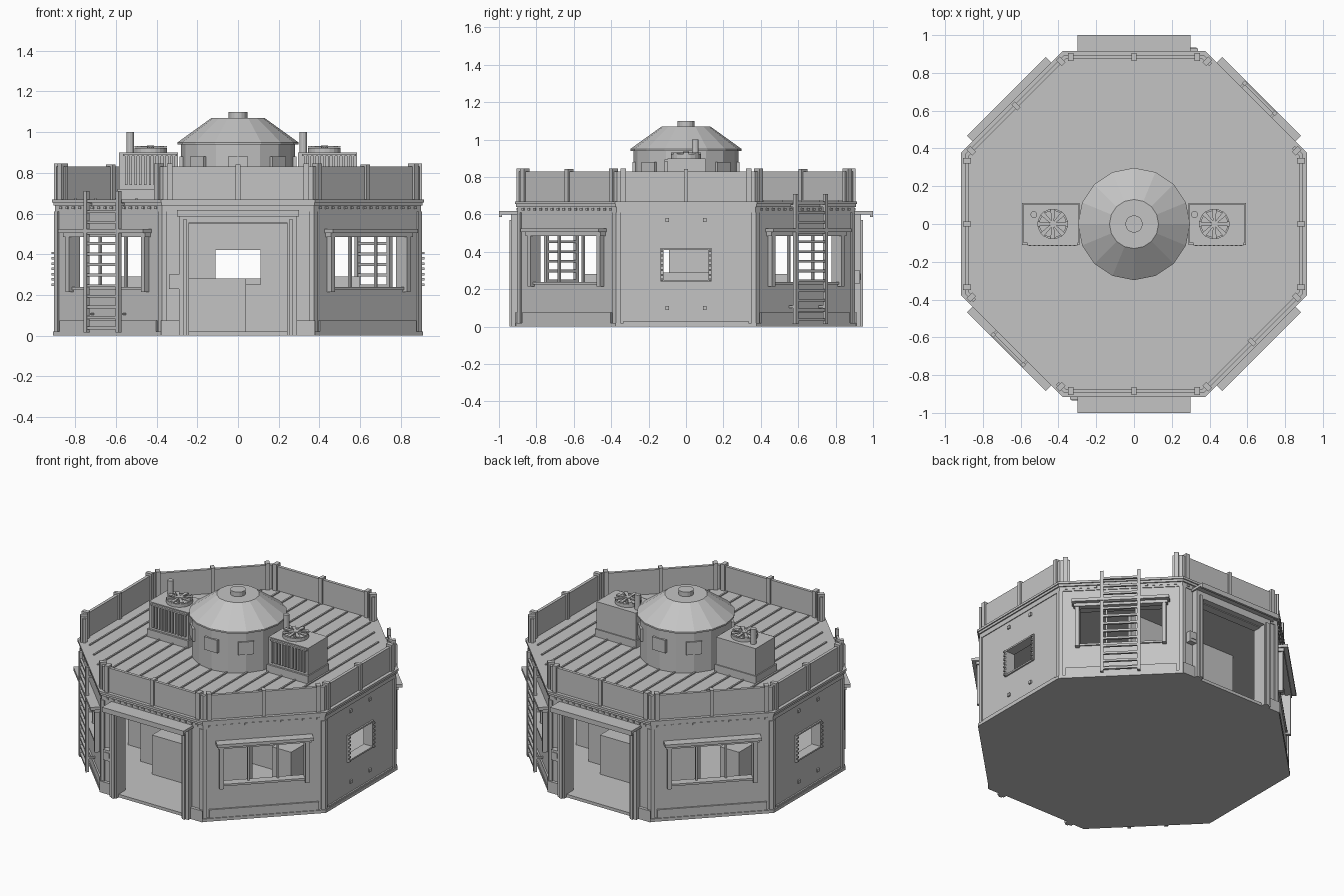
import bpy, bmesh, math
from mathutils import Vector

if "Cube" in bpy.data.objects:
    bpy.data.objects.remove(bpy.data.objects["Cube"])

T = math.tan(math.pi / 8)          # octagon: half side = apothem * T
mat = bpy.data.materials.new("plain grey")
mat.diffuse_color = (0.55, 0.55, 0.55, 1)
mat.use_nodes = True
mat.node_tree.nodes["Principled BSDF"].inputs["Base Color"].default_value = mat.diffuse_color


class Part:
    """Collects prisms and lathed shapes into one named object."""
    def __init__(self, name):
        self.name, self.bm = name, bmesh.new()

    def prism(self, pts, z0, z1, ang=-90):
        # pts are (sideways, outwards) in the frame of the wall facing ang
        a = math.radians(ang)
        u, o = Vector((-math.sin(a), math.cos(a), 0)), Vector((math.cos(a), math.sin(a), 0))
        rows = [[self.bm.verts.new(u * p + o * q + Vector((0, 0, z))) for p, q in pts] for z in (z0, z1)]
        n = len(pts)
        self.bm.faces.new(rows[0])
        self.bm.faces.new(rows[1])
        for i in range(n):
            j = (i + 1) % n
            self.bm.faces.new((rows[0][i], rows[0][j], rows[1][j], rows[1][i]))

    def box(self, u0, u1, d0, d1, z0, z1, ang=-90):
        self.prism([(u0, d0), (u1, d0), (u1, d1), (u0, d1)], z0, z1, ang)

    def xyz(self, x0, x1, y0, y1, z0, z1):
        self.box(x0, x1, -y1, -y0, z0, z1)

    def end(self, s, u, d0, d1, z0, z1, ang):
        # piece from |u| to the mitred corner on side s
        self.prism([(s * u, d0), (s * d0 * T, d0), (s * d1 * T, d1), (s * u, d1)], z0, z1, ang)

    def octagon(self, d, z0, z1):
        r = d / math.cos(math.pi / 8)
        self.prism([(r * math.cos((k + .5) * math.pi / 4), r * math.sin((k + .5) * math.pi / 4))
                    for k in range(8)], z0, z1)

    def lathe(self, prof, n, x=0, y=0, closed=False):
        rings = [[self.bm.verts.new((x + r * math.cos(2 * math.pi * i / n),
                                     y + r * math.sin(2 * math.pi * i / n), z)) for i in range(n)]
                 for r, z in prof]
        pairs = list(zip(rings, rings[1:] + rings[:1]))
        for a, b in pairs if closed else pairs[:-1]:
            for i in range(n):
                j = (i + 1) % n
                self.bm.faces.new((a[i], a[j], b[j], b[i]))
        if not closed:
            self.bm.faces.new(rings[0])
            self.bm.faces.new(rings[-1])

    def done(self):
        bmesh.ops.recalc_face_normals(self.bm, faces=self.bm.faces)
        me = bpy.data.meshes.new(self.name)
        self.bm.to_mesh(me)
        self.bm.free()
        me.materials.append(mat)
        bpy.context.collection.objects.link(bpy.data.objects.new(self.name, me))


DOORS, SIDES, LADDERS, SHOPS = (-90, 90), (0, 180), (45, 225), (-45, 135)
ALL = DOORS + SIDES + LADDERS + SHOPS

# floor and roof slabs, with stepped cornice
p = Part("floor")
p.octagon(0.91, 0, 0.02)
p.done()
p = Part("roof")
p.octagon(0.9, 0.61, 0.64)
p.octagon(0.908, 0.64, 0.655)
p.octagon(0.915, 0.655, 0.67)
p.done()

# walls with an opening in each face: half width, sill, head
walls = Part("walls")
for a in ALL:
    w, z0, z1 = (0.24, 0.02, 0.55) if a in DOORS else (0.12, 0.25, 0.41) if a in SIDES else (0.26, 0.23, 0.49)
    for s in (-1, 1):
        walls.end(s, w, 0.84, 0.895, 0.02, 0.61, a)
    if z0 > 0.02:
        walls.box(-w, w, 0.84, 0.895, 0.02, z0, a)
    walls.box(-w, w, 0.84, 0.895, z1, 0.61, a)
walls.done()

# corner strips, skirting and small blocks under the cornice
trim = Part("wall_trim")
for a in ALL:
    for s in (-1, 1):
        trim.end(s, 0.35, 0.89, 0.904, 0.02, 0.61, a)
        if a in DOORS:
            trim.end(s, 0.29, 0.89, 0.915, 0.0, 0.075, a)
    if a not in DOORS:
        trim.box(-0.335, 0.335, 0.89, 0.905, 0.02, 0.075 if a not in SIDES else 0.03, a)
    if a not in SIDES:
        for i in range(16):
            u = -0.33 + i * 0.044
            trim.box(u - 0.008, u + 0.008, 0.89, 0.906, 0.622, 0.634, a)
trim.done()

# door frames, canopies and entry boxes
door = Part("door_frames")
for a in DOORS:
    for s in (-1, 1):
        door.box(s * 0.24, s * 0.29, 0.84, 0.935, 0, 0.57, a)
        door.box(s * 0.25, s * 0.27, 0.93, 0.945, 0, 0.57, a)
    door.box(-0.29, 0.29, 0.84, 0.935, 0.555, 0.60, a)
    door.prism([(-0.3, 0.89), (0.3, 0.89), (0.3, 1.0), (-0.3, 1.0)], 0.60, 0.617, a)
    door.box(-0.3, 0.3, 0.985, 1.0, 0.585, 0.602, a)
    door.box(-0.34, -0.285, 0.89, 0.93, 0.23, 0.30, a)
    door.box(-0.33, -0.295, 0.93, 0.934, 0.25, 0.285, a)
door.done()

# large windows with shade boards
win = Part("large_windows")
for a in LADDERS + SHOPS:
    win.box(-0.295, 0.295, 0.89, 0.955, 0.505, 0.525, a)
    win.box(-0.285, 0.285, 0.89, 0.93, 0.485, 0.505, a)
    for s in (-1, 1):
        win.box(s * 0.25, s * 0.275, 0.85, 0.925, 0.215, 0.49, a)
        win.box(s * 0.09 - 0.006, s * 0.09 + 0.006, 0.86, 0.875, 0.23, 0.49, a)
    win.box(-0.25, 0.25, 0.85, 0.905, 0.225, 0.238, a)
win.done()

# small side windows with studded frame
sw = Part("side_windows")
for a in SIDES:
    for s in (-1, 1):
        sw.box(s * 0.12, s * 0.135, 0.86, 0.905, 0.24, 0.42, a)
        for i in range(7):
            z = 0.25 + i * 0.026
            sw.box(s * 0.122, s * 0.133, 0.9, 0.916, z - 0.006, z + 0.006, a)
        for z in (0.1, 0.57):
            sw.box(s * 0.1 - 0.01, s * 0.1 + 0.01, 0.89, 0.905, z - 0.01, z + 0.01, a)
    for z in (0.24, 0.41):
        sw.box(-0.12, 0.12, 0.86, 0.905, z, z + 0.01, a)
sw.done()

# ladders
lad = Part("ladders")
for a in LADDERS:
    for s in (-1, 1):
        lad.box(s * 0.112 - 0.01, s * 0.112 + 0.01, 0.932, 0.952, 0.015, 0.71, a)
        for z in (0.1, 0.64):
            lad.box(s * 0.112 - 0.006, s * 0.112 + 0.006, 0.89, 0.935, z, z + 0.012, a)
    for i in range(13):
        z = 0.03 + i * 0.052
        lad.box(-0.112, 0.112, 0.935, 0.949, z, z + 0.014, a)
lad.done()

# parapet panels and posts, open above the ladders
par = Part("parapet")
for a in ALL:
    for s in (-1, 1):
        par.end(s, 0.31 if a in LADDERS else 0.0, 0.873, 0.893, 0.67, 0.83, a)
        par.box(s * 0.335 - 0.014, s * 0.335 + 0.014, 0.862, 0.905, 0.67, 0.845, a)
    if a not in LADDERS:
        par.box(-0.012, 0.012, 0.862, 0.905, 0.67, 0.842, a)
par.done()

# roof sheeting ribs, clipped to the octagon
ribs = Part("roof_ribs")
for i in range(-8, 9):
    x = i * 0.1
    h = min(0.86, 0.86 * math.sqrt(2) - abs(x))
    ribs.xyz(x - 0.005, x + 0.005, -h, h, 0.668, 0.677)
ribs.done()

# dome on a drum with small hatches
dome = Part("dome")
dome.lathe([(0.28, 0.66), (0.28, 0.94), (0.297, 0.94), (0.297, 0.95), (0.13, 1.07),
            (0.046, 1.07), (0.046, 1.1)], 16)
dome.done()
hat = Part("drum_hatches")
for k in range(8):
    hat.box(-0.048, 0.048, 0.25, 0.287, 0.795, 0.88, k * 45)
hat.done()

# rooftop cooling units: base, body, fins, fan and pipe
for name, cx in (("left", -0.44), ("right", 0.44)):
    u = Part(name + "_cooling_unit")
    u.xyz(cx - 0.152, cx + 0.152, -0.112, 0.112, 0.66, 0.72)
    u.xyz(cx - 0.145, cx + 0.145, -0.1, 0.105, 0.72, 0.9)
    for i in range(11):
        x = cx - 0.11 + i * 0.0235
        u.xyz(x - 0.006, x + 0.006, -0.116, -0.1, 0.74, 0.885)
    u.xyz(cx - 0.125, cx + 0.14, -0.114, -0.1, 0.883, 0.893)
    f = cx + 0.01 if cx < 0 else cx - 0.015
    u.lathe([(0.08, 0.9), (0.08, 0.922), (0.07, 0.922), (0.07, 0.9)], 20, f, 0, True)
    u.lathe([(0.018, 0.9), (0.018, 0.935)], 10, f, 0)
    for k in range(8):
        a = k * math.pi / 4
        c, s = math.cos(a), math.sin(a)
        pts = [(f + c * r - s * t, s * r + c * t) for r, t in
               ((0.012, -0.006), (0.08, -0.013), (0.08, 0.013), (0.012, 0.006))]
        u.prism([(x, -y) for x, y in pts], 0.924, 0.932)
    px = cx - 0.09 if cx < 0 else cx - 0.12
    u.lathe([(0.018, 0.89), (0.018, 1.0)], 12, px, 0.05)
    u.done()

# inner partitions with a hatch opening, counters and cabinet
room = Part("interior")
for s in (-1, 1):
    y0, y1 = s * 0.42, s * 0.45
    room.xyz(-0.4, 0.4, y0, y1, 0.02, 0.25)
    room.xyz(-0.4, 0.4, y0, y1, 0.42, 0.61)
    room.xyz(-0.4, -0.11, y0, y1, 0.25, 0.42)
    room.xyz(0.11, 0.4, y0, y1, 0.25, 0.42)
    room.xyz(s * 0.24, s * -0.04, s * 0.45, s * 0.56, 0.02, 0.28)
    room.xyz(s * 0.46, s * 0.6, -0.3, 0.3, 0.02, 0.29)
room.xyz(0.16, 0.34, -0.09, 0.16, 0.02, 0.5)
room.done()
